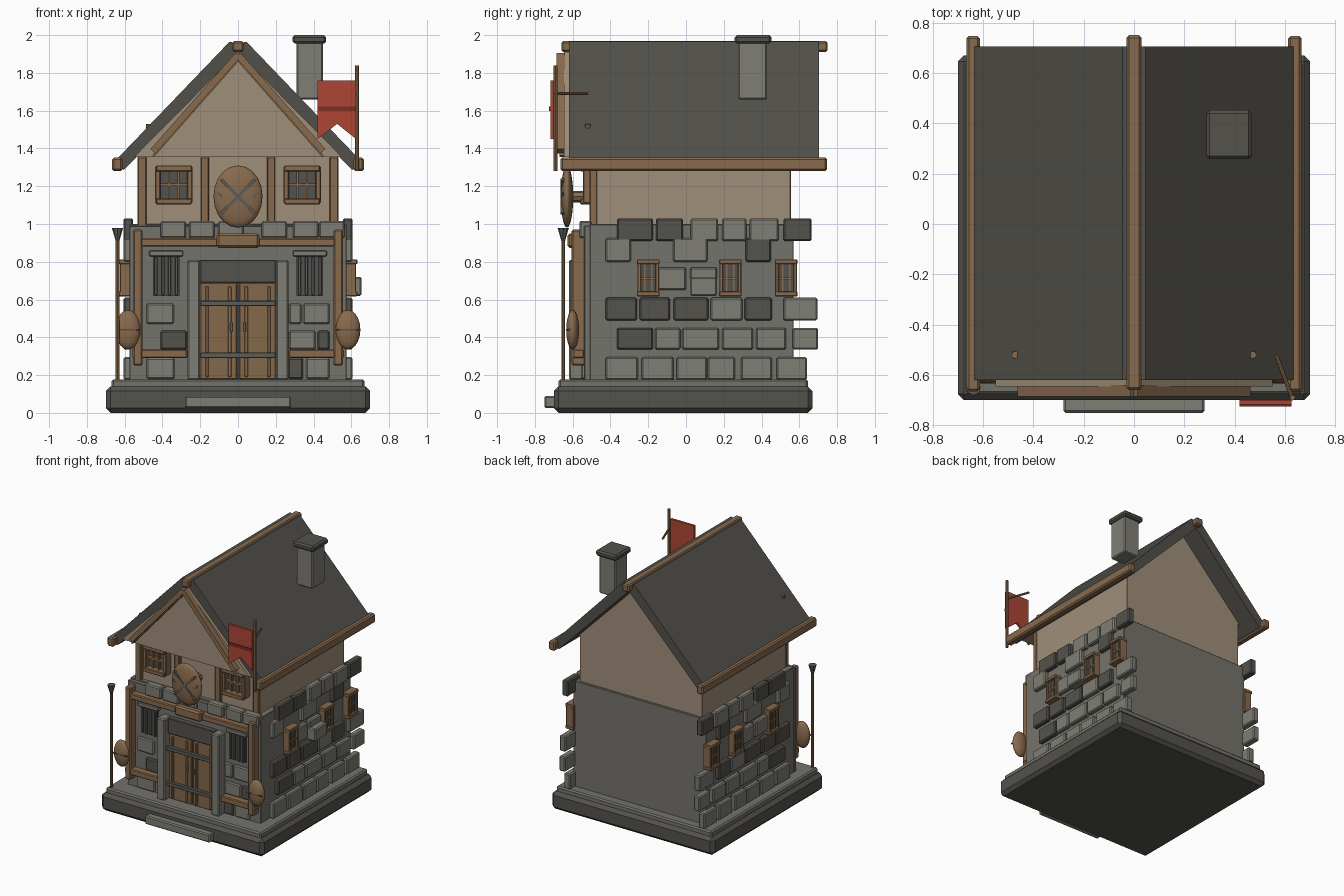
import bpy, bmesh, math
from mathutils import Matrix, Vector

if "Cube" in bpy.data.objects:
    bpy.data.objects.remove(bpy.data.objects["Cube"])


def material(name, r, g, b):
    lin = [((c / 255 + 0.055) / 1.055) ** 2.4 for c in (r, g, b)]
    m = bpy.data.materials.new(name)
    m.diffuse_color = (*lin, 1)
    m.use_nodes = True
    m.node_tree.nodes["Principled BSDF"].inputs["Base Color"].default_value = m.diffuse_color
    return m


STONE = material("stone", 126, 125, 117)
WALL = material("wall_stone", 116, 115, 108)
DARK = material("dark_stone", 84, 82, 76)
ROOF = material("roof_slate", 82, 80, 74)
WOOD = material("wood", 136, 106, 77)
DOOR = material("door_wood", 131, 104, 75)
PLASTER = material("plaster", 160, 143, 122)
IRON = material("iron", 92, 92, 88)
RED = material("red_cloth", 172, 70, 54)
DEEP = material("dark_red", 125, 45, 36)


def finish(name, bm, mat, smooth=False):
    bmesh.ops.recalc_face_normals(bm, faces=bm.faces)
    me = bpy.data.meshes.new(name)
    bm.to_mesh(me)
    bm.free()
    me.materials.append(mat)
    ob = bpy.data.objects.new(name, me)
    bpy.context.collection.objects.link(ob)
    if smooth:
        for p in me.polygons:
            p.use_smooth = True
    return ob


def boxes(name, mat, items, bevel=0.008):
    """Bevelled boxes given as x0, x1, y0, y1, z0, z1."""
    bm = bmesh.new()
    for x0, x1, y0, y1, z0, z1 in items:
        m = Matrix.Translation(((x0 + x1) / 2, (y0 + y1) / 2, (z0 + z1) / 2)) @ Matrix.Diagonal(
            (abs(x1 - x0), y1 - y0, z1 - z0, 1))
        bmesh.ops.create_cube(bm, size=1, matrix=m)
    if bevel:
        bmesh.ops.bevel(bm, geom=bm.edges[:], offset=bevel, segments=1, affect='EDGES')
    return finish(name, bm, mat)


def both(items):
    """Add the left-hand copies of right-hand boxes."""
    return items + [(-b, -a, *rest) for a, b, *rest in items]


def prism(name, mat, profile, y0, y1):
    """Front profile (x, z) extruded along y."""
    bm = bmesh.new()
    f = bm.faces.new([bm.verts.new((x, y0, z)) for x, z in profile])
    ext = bmesh.ops.extrude_face_region(bm, geom=[f])
    bmesh.ops.translate(bm, vec=(0, y1 - y0, 0), verts=[v for v in ext["geom"] if isinstance(v, bmesh.types.BMVert)])
    return finish(name, bm, mat)


def rod(name, mat, a, b, r0, r1=None, sides=8):
    a, b = Vector(a), Vector(b)
    bm = bmesh.new()
    m = Matrix.Translation((a + b) / 2) @ (b - a).to_track_quat('Z', 'Y').to_matrix().to_4x4()
    bmesh.ops.create_cone(bm, cap_ends=True, segments=sides, radius1=r0, radius2=r0 if r1 is None else r1,
                          depth=(b - a).length, matrix=m)
    return finish(name, bm, mat)


def ellipsoid(name, mat, c, size):
    bm = bmesh.new()
    m = Matrix.Translation(c) @ Matrix.Diagonal((*size, 1)) @ Matrix.Rotation(math.pi / 2, 4, 'X')
    bmesh.ops.create_uvsphere(bm, u_segments=20, v_segments=10, radius=1, matrix=m)
    return finish(name, bm, mat, True)


def beam(name, mat, a, b, width, y0, y1):
    """Slanted bar between two (x, z) points."""
    a, b = Vector(a), Vector(b)
    d = (b - a).normalized() * width / 2
    n = Vector((-d.y, d.x))
    return prism(name, mat, [a + n, b + n, b - n, a - n], y0, y1)


# Base and main walls
boxes("base", DARK, [(-.70, .70, -.70, .67, 0, .14)], .025)
boxes("base_top", WALL, [(-.67, .67, -.675, .645, .13, .178)], .01)
boxes("front_step", STONE, [(-.28, .28, -.75, -.69, .025, .09)])
boxes("lower_wall", WALL, [(-.575, .575, -.51, .57, .17, 1.0)], .004)
boxes("front_wall", WALL, [(-.575, .575, -.54, -.505, .17, .99)], .004)
boxes("upper_wall", PLASTER, [(-.53, .53, -.48, .555, .99, 1.36)], .004)
prism("gable", PLASTER, [(-.55, 1.355), (.55, 1.355), (0, 1.91)], -.645, .555)

# Roof slabs, ridge, eaves and chimney
for s, side in ((1, "right"), (-1, "left")):
    prism("roof_" + side, ROOF, [(s * x, z) for x, z in
          [(0, 1.955), (.045, 1.965), (.645, 1.34), (.605, 1.285), (0, 1.90)]], -.62, .705)
    beam("gable_trim_" + side, WOOD, (0, 1.895), (s * .45, 1.385), .035, -.685, -.64)
    beam("gable_inner_trim_" + side, WOOD, (0, 1.868), (s * .45, 1.358), .012, -.67, -.64)
    rod("roof_peg_" + side, WOOD, (s * .472, -.52, 1.48), (s * .472, -.52, 1.53), .015)
boxes("ridge_beam", WOOD, [(-.03, .03, -.66, .75, 1.91, 1.968)], .01)
boxes("eave_beams", WOOD, both([(.612, .666, -.665, .747, 1.28, 1.352)]), .01)
boxes("chimney", STONE, [(.31, .45, .275, .43, 1.66, 1.97)])
boxes("chimney_cap", DARK, [(.288, .467, .258, .452, 1.955, 2.0)], .012)

# Side masonry: rows of (z0, z1) with (y0, y1, dark)
rows = {
    (.175, .295): [(-.425, -.255, 0), (-.235, -.065, 0), (-.05, .11, 0), (.115, .26, 0), (.29, .455, 0), (.48, .64, 0)],
    (.335, .45): [(-.365, -.175, 1), (-.165, -.03, 0), (-.02, .175, 0), (.19, .355, 0), (.37, .53, 0), (.565, .70, 0)],
    (.49, .61): [(-.425, -.26, 1), (-.245, -.085, 1), (-.065, .12, 1), (.13, .30, 0), (.31, .455, 1), (.515, .695, 0)],
    (.65, .77): [(-.16, 0, 0), (.02, .165, 0)],
    (.80, .925): [(-.425, -.29, 0), (-.07, .115, 0), (.315, .45, 1)],
    (.91, 1.03): [(-.365, -.175, 1), (-.16, -.015, 1), (.025, .17, 0), (.19, .32, 0), (.335, .49, 0), (.515, .665, 1)],
}
for dark, mat, label in ((0, STONE, "light"), (1, DARK, "dark")):
    boxes("side_blocks_" + label, mat, both([(.555, .607, a, b, z0, z1)
          for (z0, z1), row in rows.items() for a, b, d in row if d == dark]))
boxes("loose_block", STONE, [(.575, .655, .02, .165, .62, .72)])

# Front masonry
boxes("front_blocks_light", STONE,
      [(x, x + .135, -.565, -.50, .925, 1.015) for x in (-.41, -.26, -.105, .125, .29, .43)]
      + [(-.485, -.34, -.555, -.52, .47, .58), (-.485, -.335, -.555, -.52, .18, .29),
         (.345, .485, -.555, -.52, .47, .58), (.27, .335, -.555, -.52, .47, .58),
         (.36, .485, -.555, -.52, .18, .29), (.27, .41, -.555, -.52, .335, .435)])
boxes("front_blocks_dark", DARK, [(-.41, -.27, -.555, -.52, .335, .435),
                                  (.265, .345, -.555, -.52, .18, .29), (.42, .485, -.555, -.52, .335, .435)])

# Side windows
frames, panes, bars = [], [], []
for y in (-.20, .235, .53):
    panes.append((.56, .612, y - .045, y + .045, .635, .795))
    for e in (-1, 1):
        yc = y + e * .048
        frames.append((.56, .625, yc - .01, yc + .01, .62, .81))
        zc = .715 + e * .085
        frames.append((.56, .632, y - .06, y + .06, zc - .013, zc + .013))
    bars += [(.6, .618, y + k - .004, y + k + .004, .64, .79) for k in (-.018, .018)]
    bars.append((.6, .62, y - .04, y + .04, .705, .717))
boxes("side_window_frames", WOOD, both(frames), .004)
boxes("side_window_panes", DARK, both(panes), 0)
boxes("side_window_bars", WOOD, both(bars), 0)

# Upper front windows and posts
frames, bars = [], []
for e in (-1, 1):
    frames.append((.34 + e * .085 - .014, .34 + e * .085 + .014, -.545, -.47, 1.11, 1.305))
    zc = 1.207 + e * .088
    frames.append((.245, .435, -.56, -.47, zc - .016, zc + .016))
    bars.append((.34 + e * .025 - .005, .34 + e * .025 + .005, -.53, -.5, 1.12, 1.29))
bars.append((.26, .42, -.535, -.5, 1.2, 1.215))
boxes("upper_window_frames", WOOD, both(frames), .005)
boxes("upper_window_bars", WOOD, both(bars), 0)
boxes("upper_window_panes", DARK, both([(.26, .42, -.51, -.47, 1.12, 1.29)]), 0)
boxes("upper_posts", WOOD, both([(.485, .533, -.51, -.47, .985, 1.355), (.153, .197, -.505, -.47, .985, 1.355)]), .005)

# Lower barred openings
boxes("vent_panes", DARK, both([(.31, .45, -.552, -.52, .62, .83)]), 0)
boxes("vent_bars", IRON, both([(x - .008, x + .008, -.565, -.54, .625, .825) for x in (.325, .362, .398, .435)]), .003)
boxes("vent_lintels", STONE, both([(.29, .47, -.57, -.52, .828, .86)]), .005)

# Doorway
boxes("door_columns", STONE, both([(.2, .268, -.62, -.52, .175, .81)]))
boxes("door_lintel", DARK, [(-.2, .2, -.58, -.52, .69, .81)], .004)
boxes("door_leaves", DOOR, both([(.006, .2, -.565, -.52, .178, .69)]), .004)
boxes("door_gap", DARK, [(-.006, .006, -.555, -.52, .178, .69)], 0)
boxes("door_planks", WOOD, both([(.035, .052, -.575, -.55, .19, .67), (.155, .172, -.575, -.55, .19, .67)]), .003)
boxes("door_straps", IRON, [(-.2, .2, -.6, -.57, z - .015, z + .015) for z in (.305, .58)], .004)
boxes("door_handles", STONE, both([(.03, .042, -.59, -.56, .43, .48)]), .002)

# Outer timber frame and sign board
boxes("frame_posts", WOOD, both([(.505, .555, -.605, -.53, .25, .97)]), .008)
boxes("frame_rails", WOOD, [(-.55, .55, -.6, -.54, .88, .925)]
      + both([(.268, .56, -.6, -.54, .29, .335)]), .006)
boxes("sign_board", WOOD, [(-.113, .113, -.628, -.57, .873, .95)], .012)

# Shields
ellipsoid("gable_shield", WOOD, (0, -.63, 1.145), (.13, .033, .165))
for s in (1, -1):
    beam("shield_cross", IRON, (-.09, 1.145 - s * .09), (.09, 1.145 + s * .09), .016, -.665, -.645)
    beam("shield_dash", IRON, (s * .07, 1.13), (s * .105, 1.165), .012, -.655, -.63)
    ellipsoid("side_shield", WOOD, (s * .582, -.60, .44), (.066, .034, .105))
    boxes("side_shield_band", DARK, [(s * .582 - .058, s * .582 + .058, -.634, -.6, .436, .444)], 0)
rod("shield_hanger", WOOD, (0, -.62, 1.145), (0, -.48, 1.145), .03)

# Spear
rod("spear_shaft", WOOD, (-.638, -.65, .178), (-.638, -.65, .92), .01)
rod("spear_tip", IRON, (-.638, -.65, .89), (-.638, -.65, .98), .004, .03)

# Banner
rod("banner_pole", WOOD, (.63, -.69, 1.28), (.63, -.69, 1.84), .011)
rod("banner_brace", WOOD, (.632, -.70, 1.69), (.565, -.52, 1.69), .008)
prism("banner", RED, [(.42, 1.76), (.42, 1.45), (.525, 1.53), (.625, 1.45), (.625, 1.76)], -.718, -.70)
boxes("banner_stripe", DEEP, [(.42, .625, -.725, -.715, 1.598, 1.622)], 0)
